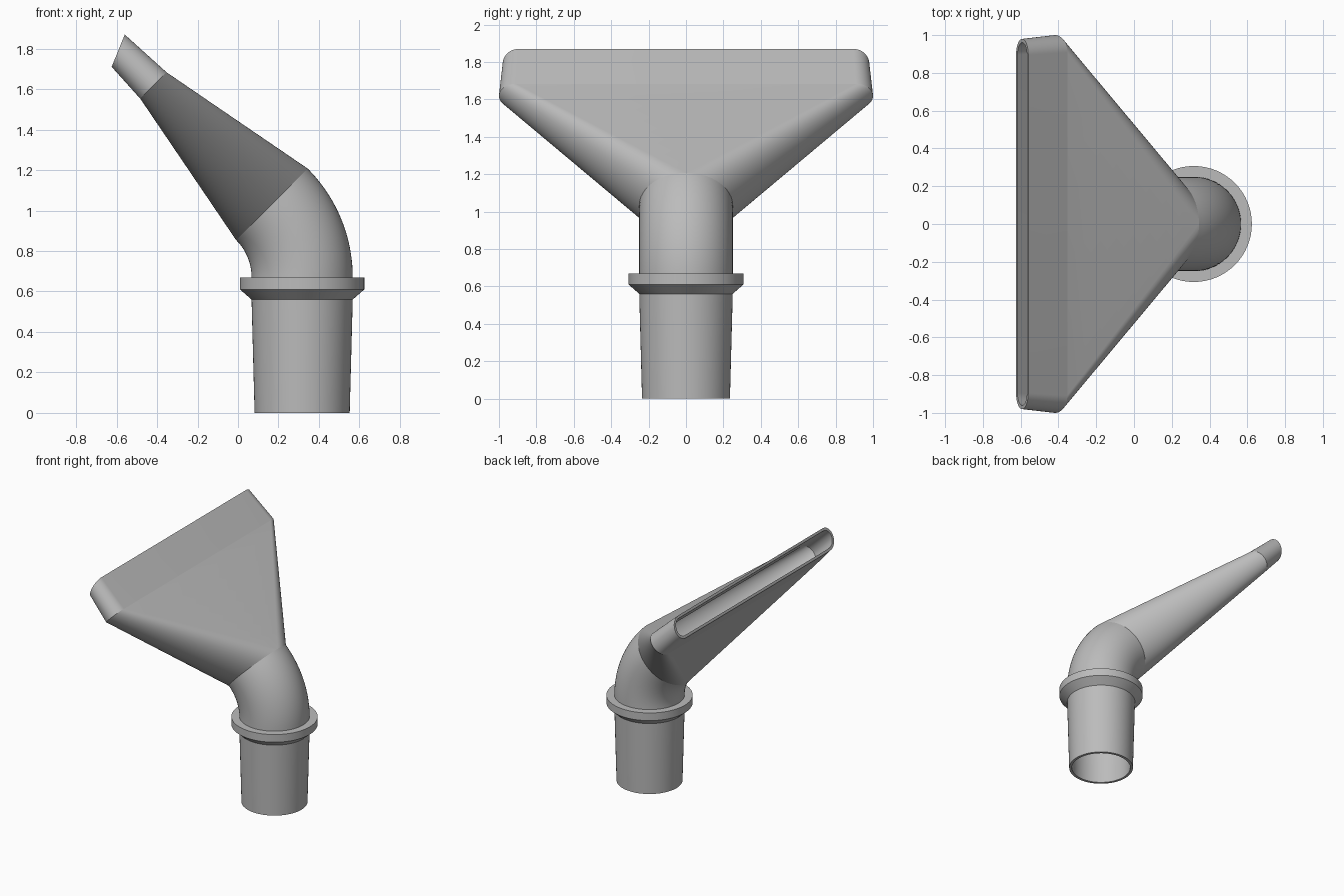
import bpy
import bmesh
from math import sin, cos, pi
from mathutils import Vector

cube = bpy.data.objects.get("Cube")
if cube:
    bpy.data.objects.remove(cube, do_unlink=True)

mat = bpy.data.materials.new("grey plastic")
GREY = (0.5, 0.5, 0.5, 1)
mat.diffuse_color = GREY
mat.use_nodes = True
mat.node_tree.nodes["Principled BSDF"].inputs["Base Color"].default_value = GREY

AXIS_X = 0.317
WALL = 0.02
HALF = 32      # segments in each half of a cross-section


def section(x, z, tilt, r, w=None):
    """Rounded slot: centre, direction of its thickness, half thickness, half width."""
    flat = (w or r) - r
    up = Vector((cos(tilt), 0, sin(tilt)))
    pts = []
    for side in (1, -1):
        for i in range(HALF + 1):
            a = side * (-pi / 2 + pi * i / HALF)
            y = side * (flat + r * cos(a))
            pts.append(Vector((x, 0, z)) + up * r * sin(a) + Vector((0, y, 0)))
    return pts


def loft(bm, rings):
    loops = [[bm.verts.new(p) for p in ring] for ring in rings]
    for a, b in zip(loops, loops[1:]):
        n = len(a)
        for i in range(n):
            j = (i + 1) % n
            bm.faces.new((a[i], a[j], b[j], b[i]))


def part(name, *chains):
    """Each chain of cross-sections becomes one continuous wall."""
    bm = bmesh.new()
    for chain in chains:
        loft(bm, chain)
    bmesh.ops.remove_doubles(bm, verts=bm.verts, dist=1e-5)
    mesh = bpy.data.meshes.new(name)
    bm.to_mesh(mesh)
    bm.free()
    mesh.materials.append(mat)
    ob = bpy.data.objects.new(name, mesh)
    bpy.context.collection.objects.link(ob)
    bpy.ops.object.select_all(action="DESELECT")
    ob.select_set(True)
    bpy.context.view_layer.objects.active = ob
    bpy.ops.object.shade_smooth_by_angle(angle=pi / 6)


def blend(a, b, steps):
    return [[p.lerp(q, k / steps) for p, q in zip(a, b)] for k in range(steps + 1)]


def straight(z, r):
    return section(AXIS_X, z, 0, r)


# Tapered hollow spigot, open at the bottom
part("spigot", [straight(0.67, 0.25 - WALL), straight(0, 0.235 - WALL),
                straight(0, 0.235), straight(0.56, 0.25)])

# Stop collar with a bevelled underside
part("collar", [straight(0.56, 0.25), straight(0.61, 0.307),
                straight(0.67, 0.307), straight(0.67, 0.25)])

# Elbow turning through an eighth of a circle
BEND = 0.51
START_Z = 0.67


def elbow(r):
    steps = 20
    rings = []
    for k in range(steps + 1):
        t = pi / 4 * k / steps
        rings.append(section(AXIS_X - BEND + BEND * cos(t),
                             START_Z + BEND * sin(t), t, r))
    return rings


outer, inner = elbow(0.25), elbow(0.25 - WALL)
part("elbow", outer, inner[::-1])


# Flat fan spreading from the round elbow to the wide slot
def slot_start(d):
    return section(-0.418, 1.618, pi / 4, 0.092 - d, 1.0 - d)


def slot_end(d):
    return section(-0.592, 1.79, 1.185, 0.086 - d, 0.98 - d)


part("fan", blend(outer[-1], slot_start(0), 8),
     blend(slot_start(WALL), inner[-1], 8))

# Mouth with an obliquely cut open rim
part("mouth", [slot_start(0), slot_end(0), slot_end(WALL), slot_start(WALL)])
